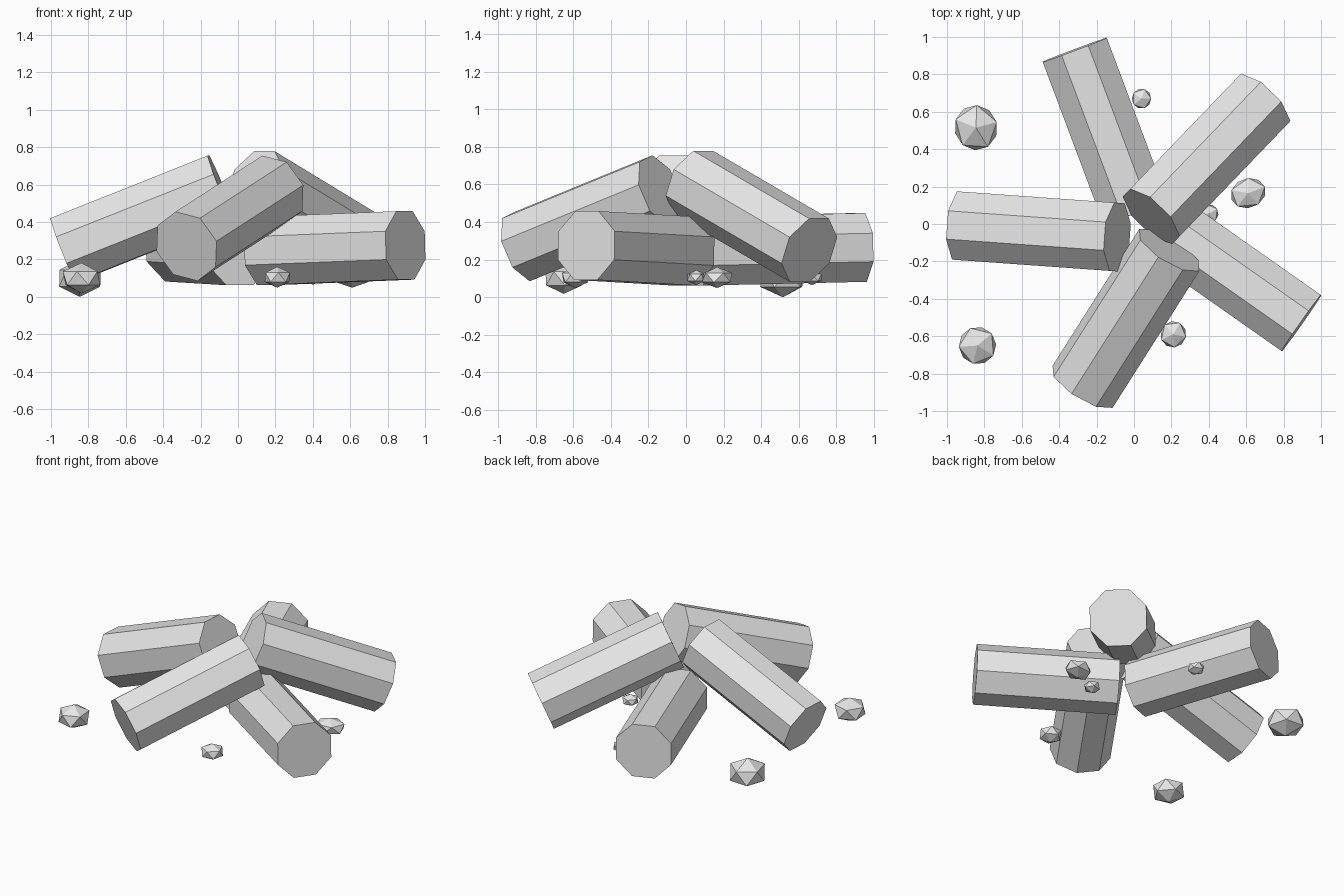
import bpy
import bmesh
from math import radians
from mathutils import Matrix, Vector

cube = bpy.data.objects.get("Cube")
if cube:
    bpy.data.objects.remove(cube, do_unlink=True)

# Single plain grey
grey = bpy.data.materials.new("plain_grey")
grey.use_nodes = True
colour = (0.8, 0.8, 0.8, 1.0)
grey.diffuse_color = colour
grey.node_tree.nodes["Principled BSDF"].inputs["Base Color"].default_value = colour


def add_object(name, bm, matrix):
    """Turn a bmesh into a flat-shaded object placed by a matrix."""
    mesh = bpy.data.meshes.new(name)
    bm.to_mesh(mesh)
    bm.free()
    mesh.materials.append(grey)
    obj = bpy.data.objects.new(name, mesh)
    obj.matrix_world = matrix
    bpy.context.collection.objects.link(obj)


def add_log(name, outer, inner, roll=0, radius=0.198):
    """Eight-sided log between two end centres, with a flat side up."""
    outer, inner = Vector(outer), Vector(inner)
    axis = (inner - outer).normalized()
    side = axis.cross(Vector((0, 0, 1))).normalized()
    up = side.cross(axis)
    basis = Matrix((side, up, -axis)).transposed().to_4x4()
    turn = Matrix.Rotation(radians(22.5 + roll), 4, "Z")
    bm = bmesh.new()
    bmesh.ops.create_cone(bm, cap_ends=True, segments=8, radius1=radius,
                          radius2=radius, depth=(inner - outer).length)
    add_object(name, bm, Matrix.Translation((outer + inner) / 2) @ basis @ turn)


def add_stone(name, centre, size, spin):
    """Squashed twenty-sided stone."""
    bm = bmesh.new()
    bmesh.ops.create_icosphere(bm, subdivisions=1, radius=1)
    add_object(name, bm, Matrix.Translation(centre) @ Matrix.Diagonal((*size, 1))
               @ Matrix.Rotation(radians(spin), 4, "Z"))


# Two logs lying nearly flat
add_log("back_log", (-0.317, 0.931, 0.265), (0.01, 0.06, 0.245))
add_log("left_log", (0.895, -0.53, 0.275), (0.14, -0.0, 0.245))

# Three logs leaning up against the middle
add_log("right_log", (-0.932, -0.01, 0.25), (-0.09, -0.07, 0.585))
add_log("back_left_log", (0.684, 0.656, 0.25), (0.092, 0.04, 0.61))
add_log("front_right_log", (-0.275, -0.87, 0.27), (0.189, -0.139, 0.57), roll=-14)

# Scattered stones
add_stone("back_right_stone", (-0.845, 0.515, 0.1), (0.128, 0.136, 0.1), 15)
add_stone("front_right_stone", (-0.837, -0.65, 0.1), (0.11, 0.114, 0.082), 40)
add_stone("front_stone", (0.21, -0.59, 0.105), (0.076, 0.08, 0.056), 60)
add_stone("left_stone", (0.61, 0.165, 0.105), (0.11, 0.085, 0.056), 20)
add_stone("back_stone", (0.04, 0.67, 0.105), (0.058, 0.06, 0.04), 0)
add_stone("inner_stone", (0.4, 0.055, 0.105), (0.058, 0.056, 0.04), 30)
